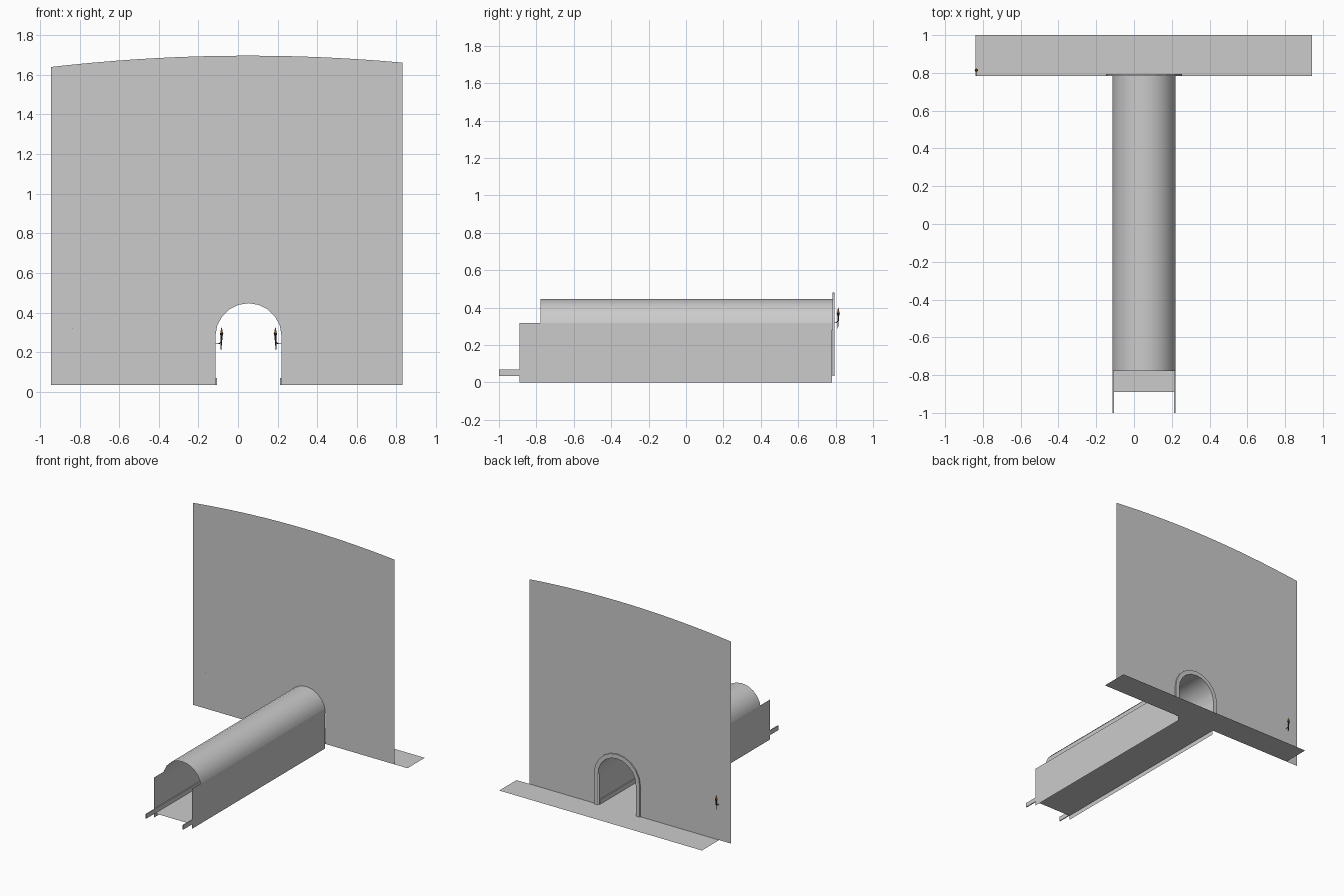
import bpy, bmesh, math
from mathutils import Vector, Matrix

if "Cube" in bpy.data.objects:
    bpy.data.objects.remove(bpy.data.objects["Cube"])

CX, R, SPRING = 0.053, 0.167, 0.28      # arch centre, radius, springing height
FLOOR, WALL_Y = 0.035, 0.783


def finish(name, bm, smooth=False, mat=None):
    me = bpy.data.meshes.new(name)
    bm.to_mesh(me)
    bm.free()
    ob = bpy.data.objects.new(name, me)
    bpy.context.collection.objects.link(ob)
    for p in me.polygons:
        p.use_smooth = smooth
    if mat:
        me.materials.append(mat)
    return ob


def sheet(name, pts):
    bm = bmesh.new()
    bm.faces.new([bm.verts.new(p) for p in pts])
    return finish(name, bm)


def strip(name, a, b, smooth=False):
    """Quads between two matching point rows."""
    bm = bmesh.new()
    va, vb = [bm.verts.new(p) for p in a], [bm.verts.new(p) for p in b]
    for i in range(len(a) - 1):
        bm.faces.new((va[i], va[i + 1], vb[i + 1], vb[i]))
    bmesh.ops.recalc_face_normals(bm, faces=bm.faces)
    return finish(name, bm, smooth)


def box(name, lo, hi):
    bm = bmesh.new()
    lo, hi = Vector(lo), Vector(hi)
    bmesh.ops.create_cube(bm, size=1)
    bmesh.ops.scale(bm, vec=hi - lo, verts=bm.verts)
    bmesh.ops.translate(bm, vec=(lo + hi) / 2, verts=bm.verts)
    return finish(name, bm)


def arch(r, n=10):
    """Arch (x, z) points from left springing to right springing."""
    return [(CX - r * math.cos(math.pi * i / n),
             SPRING + r * math.sin(math.pi * i / n)) for i in range(n + 1)]


def doorway(r):
    return [(CX - r, FLOOR)] + arch(r) + [(CX + r, FLOOR)]


# end wall with curved top and arched opening
top = []
for i in range(17):
    x = 0.83 - 1.775 * i / 16
    top.append((x, 1.697 - 0.0576 * (x - 0.05) ** 2))
outline = [(-0.945, FLOOR)] + doorway(R) + [(0.83, FLOOR)] + top
sheet("end_wall", [(x, WALL_Y, z) for x, z in outline])

# ledge behind the wall
sheet("back_ledge", [(-0.84, WALL_Y, FLOOR), (0.942, WALL_Y, FLOOR),
                     (0.942, 1, FLOOR), (-0.84, 1, FLOOR)])

# raised arch trim on the back of the wall
inner, outer = doorway(R), doorway(R + 0.034)
y0, y1 = WALL_Y, WALL_Y + 0.01
at = lambda row, y: [(x, y, z) for x, z in row]
strip("arch_trim_face", at(outer, y1), at(inner, y1))
strip("arch_trim_outer_edge", at(outer, y0), at(outer, y1))
strip("arch_trim_inner_edge", at(inner, y1), at(inner, y0))

# tunnel vault, floor, side walls and curbs
strip("tunnel_vault", at(arch(R), -0.778), at(arch(R), WALL_Y), True)
sheet("tunnel_floor", [(CX - R, -0.89, FLOOR), (CX + R, -0.89, FLOOR),
                       (CX + R, WALL_Y, FLOOR), (CX - R, WALL_Y, FLOOR)])
for s, side in ((-1, "left"), (1, "right")):
    x = CX + s * R
    sheet(side + "_tunnel_wall", [(x, -0.89, 0), (x, 0.78, 0),
                                  (x, 0.78, 0.318), (x, -0.89, 0.318)])
    xi = x - s * 0.008
    box(side + "_curb", (min(x, xi), -1, FLOOR), (max(x, xi), 0.78, 0.07))


# wall torches: tapered handle, cup, flame and bracket
def material(name, col):
    m = bpy.data.materials.new(name)
    m.diffuse_color = col
    m.use_nodes = True
    m.node_tree.nodes["Principled BSDF"].inputs["Base Color"].default_value = m.diffuse_color
    return m


wood = material("dark_wood", (0.06, 0.045, 0.035, 1))
fire = material("flame", (0.75, 0.3, 0.06, 1))


def cone(bm, r1, r2, a, b):
    a, b = Vector(a), Vector(b)
    rot = (b - a).to_track_quat('Z', 'Y').to_matrix().to_4x4()
    bmesh.ops.create_cone(bm, cap_ends=True, segments=8, radius1=r1, radius2=r2,
                          depth=(b - a).length,
                          matrix=Matrix.Translation((a + b) / 2) @ rot)


def torch(name, pos, angle):
    """pos is on the wall at the torch foot height; angle turns +x outward."""
    M = Matrix.Translation(pos) @ Matrix.Rotation(angle, 4, 'Z')
    bm = bmesh.new()
    cone(bm, 0.002, 0.005, (0.028, 0, 0), (0.031, 0, 0.068))
    cone(bm, 0.005, 0.009, (0.031, 0, 0.068), (0.031, 0, 0.084))
    cone(bm, 0.002, 0.002, (0, 0, 0.03), (0.02, 0, 0.031))
    cone(bm, 0.002, 0.002, (0.02, 0, 0.031), (0.03, 0, 0.042))
    finish(name + "_holder", bm, mat=wood).matrix_world = M
    bm = bmesh.new()
    cone(bm, 0.007, 0.001, (0.031, 0, 0.084), (0.031, 0, 0.113))
    finish(name + "_flame", bm, mat=fire).matrix_world = M


torch("left_torch", (CX - R, 0.38, 0.212), 0)
torch("right_torch", (CX + R, 0.38, 0.212), math.pi)
torch("back_torch", (-0.835, WALL_Y, 0.288), math.pi / 2)
